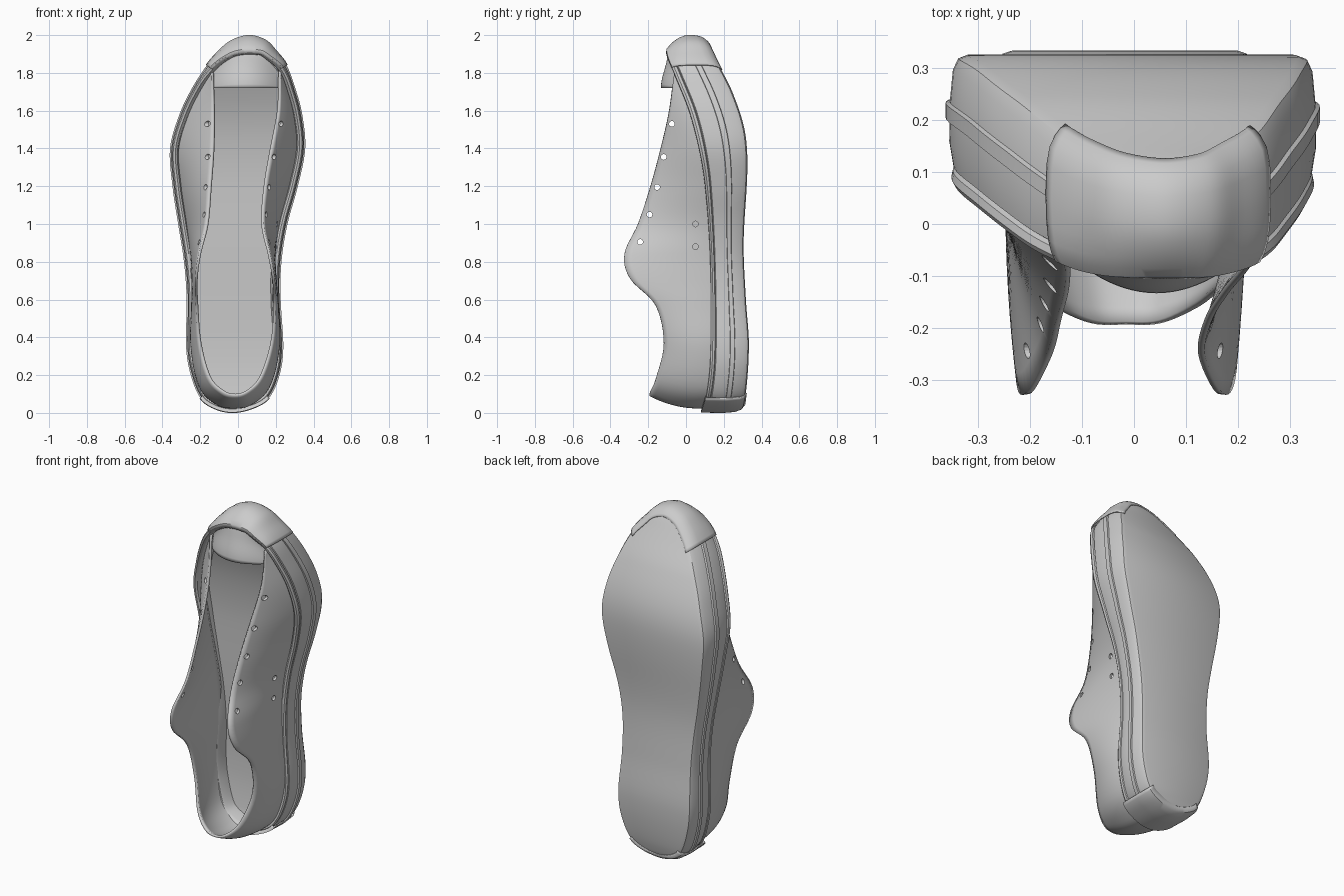
import bpy, math
from mathutils import Vector

if "Cube" in bpy.data.objects:
    bpy.data.objects.remove(bpy.data.objects["Cube"])


def curve(pts, x):
    """Smooth interpolation through (x, value) pairs."""
    n = len(pts)
    x = min(max(x, pts[0][0]), pts[-1][0])
    i = max(k for k in range(n - 1) if pts[k][0] <= x)

    def slope(k):
        a, b = pts[max(k - 1, 0)], pts[min(k + 1, n - 1)]
        return (b[1] - a[1]) / (b[0] - a[0])
    (x0, y0), (x1, y1) = pts[i], pts[i + 1]
    h = x1 - x0
    t = (x - x0) / h
    return ((2*t**3 - 3*t*t + 1) * y0 + (t**3 - 2*t*t + t) * h * slope(i)
            + (3*t*t - 2*t**3) * y1 + (t**3 - t*t) * h * slope(i + 1))


def spline(pts, steps, closed=False):
    """Catmull-Rom through points of any dimension."""
    n, out = len(pts), []
    get = (lambda k: pts[k % n]) if closed else (lambda k: pts[min(max(k, 0), n - 1)])
    for i in range(n if closed else n - 1):
        for s in range(steps):
            t = s / steps
            out.append([0.5 * (2*b + (c - a)*t + (2*a - 5*b + 4*c - d)*t*t
                               + (3*b - a - 3*c + d)*t**3)
                        for a, b, c, d in zip(get(i - 1), get(i), get(i + 1), get(i + 2))])
    if not closed:
        out.append(list(pts[-1]))
    return out


def make(name, verts, faces, thick=0, angle=35):
    me = bpy.data.meshes.new(name)
    me.from_pydata(verts, [], faces)
    ob = bpy.data.objects.new(name, me)
    bpy.context.collection.objects.link(ob)
    bpy.ops.object.select_all(action='DESELECT')
    ob.select_set(True)
    bpy.context.view_layer.objects.active = ob
    bpy.ops.object.mode_set(mode='EDIT')
    bpy.ops.mesh.select_all(action='SELECT')
    bpy.ops.mesh.normals_make_consistent(inside=False)
    bpy.ops.object.mode_set(mode='OBJECT')
    bpy.ops.object.shade_smooth_by_angle(angle=math.radians(angle))
    if thick:
        m = ob.modifiers.new("thickness", 'SOLIDIFY')
        m.thickness, m.offset = thick, 0
    return ob


def grid_faces(rows, cols, wrap=False):
    c = cols if wrap else cols - 1
    return [(r*cols + i, r*cols + (i+1) % cols, (r+1)*cols + (i+1) % cols, (r+1)*cols + i)
            for r in range(rows - 1) for i in range(c)]


# Shared shape of the sole: depth of its upper and ground edges along the length
Y_TOP = [(0, .09), (.1, .12), (.3, .14), (.8, .138), (1.2, .113), (1.4, .082),
         (1.6, .03), (1.8, -.05), (1.9, -.09), (2, -.095)]
Y_BOT = [(0, .285), (.05, .31), (.35, .333), (.6, .317), (.9, .305), (1.3, .325),
         (1.5, .31), (1.7, .245), (1.85, .17), (2, .10)]
# z, left x, right x
WIDTHS = [(1.97, -.03, .145), (1.915, -.1, .2), (1.84, -.165, .258), (1.72, -.243, .303),
          (1.58, -.31, .34), (1.4, -.36, .356), (1.2, -.347, .317), (1, -.317, .262),
          (.8, -.286, .23), (.6, -.272, .226), (.35, -.275, .24), (.2, -.25, .22),
          (.08, -.2, .165), (.025, -.125, .075)]
OUT = spline([(.06, 1.995)] + [(l, z) for z, l, r in WIDTHS] + [(-.03, .004)]
             + [(r, z) for z, l, r in reversed(WIDTHS)], 6, closed=True)
N = len(OUT)


def wall_point(i, t, outset):
    """Point on the sole wall: t = 0 at the upper edge, 1 at the ground."""
    a, b = OUT[(i - 1) % N], OUT[(i + 1) % N]
    nrm = Vector((b[1] - a[1], a[0] - b[0])).normalized()
    x, z = OUT[i % N]
    toe = min(max((z - 1.75) / .25, 0), 1)
    o = outset - .055 * toe * toe * max(0, 1 - t / .5) ** 1.5
    x, z = x + nrm.x * o, z + nrm.y * o
    yt, yb = curve(Y_TOP, z), curve(Y_BOT, z)
    return (x, yt + (yb - yt) * t, z)


# Sole: rim bead, wall with raised stripe, chamfered ground edge
profile = [(.35, -.052), (.03, -.045), (-.03, -.04), (-.06, -.03), (-.05, -.018), (0, -.011),
           (.06, -.014), (.08, -.022), (.1, -.015), (.3, -.007), (.48, -.008), (.49, 0),
           (.61, 0), (.62, -.008), (.88, -.014), (.97, -.024), (1, -.042)]
verts = [wall_point(i, t, o) for t, o in profile for i in range(N)]
faces = grid_faces(len(profile), N, wrap=True)
for base in (0, (len(profile) - 1) * N):             # insole and ground surface
    faces.append((base, base + 1, base + N - 1))
    faces.append((base + N//2 - 1, base + N//2, base + N//2 + 1))
    faces += [(base + i, base + i + 1, base + N - i - 1, base + N - i) for i in range(1, N//2 - 1)]
make("sole", verts, faces, angle=28)


# Toe and heel bumpers wrapped over the ends of the sole
def bumper(name, idx, rows):
    v = [wall_point(i, t, o) for t, o in rows for i in idx]
    make(name, v, grid_faces(len(rows), len(idx)), .006)


bumper("toe_bumper", range(-18, 19),
       [(-.05, -.03), (-.03, -.012), (.05, -.004), (.15, .001), (.3, .003), (.5, .003),
        (.75, .001), (.88, -.006), (.95, -.018), (.99, -.03), (1.01, -.042)])
bumper("heel_bumper", range(N//2 - 12, N//2 + 13),
       [(-.06, -.016), (-.05, 0), (.5, .002), (.85, -.004), (.97, -.016), (1.01, -.04)])

# Upper: loft from the rim to the collar edge, running from toe round the heel and back
# base z, left x, right x, edge z, edge y, edge left x, edge right x
STATIONS = [(1.84, -.14, .225, 1.8, -.06, -.135, .22), (1.6, -.262, .295, 1.6, -.085, -.127, .212),
            (1.4, -.315, .31, 1.4, -.13, -.13, .175), (1.2, -.303, .272, 1.2, -.185, -.145, .142),
            (1, -.272, .218, 1, -.252, -.163, .13), (.85, -.248, .194, .84, -.325, -.203, .165),
            (.7, -.236, .188, .71, -.295, -.22, .188), (.55, -.232, .19, .57, -.16, -.217, .195),
            (.35, -.235, .2, .37, -.115, -.2, .178), (.14, -.195, .155, .19, -.155, -.15, .12),
            (.05, -.105, .06, .115, -.187, -.08, .05)]
path = [(l, bz, tl, ty, tz) for bz, l, r, tz, ty, tl, tr in STATIONS]
path.append((-.02, .037, -.015, -.19, .095))
path += [(r, bz, tr, ty, tz) for bz, l, r, tz, ty, tl, tr in reversed(STATIONS)]
path = spline(path, 6)
ROWS = 12
verts = []
for k in range(ROWS + 1):
    v = k / ROWS
    for bx, bz, tx, ty, tz in path:
        p = Vector((bx, curve(Y_TOP, bz) + .04, bz)).lerp(Vector((tx, ty, tz)), v)
        out = Vector((p.x, 0, p.z - min(max(p.z, .28), 1.8))).normalized()
        bulge = curve([(0, .028), (.3, .026), (.7, .01), (1.0, .008), (1.5, .012), (1.84, 0)], bz)
        verts.append(p + out * bulge * 4 * v * (1 - v))
upper = make("upper", verts, grid_faces(ROWS + 1, len(path)), .014)

# Lace eyelets through both flaps and two vents on the right side
holes = [(0, -.075, 1.53, .9), (0, -.118, 1.355, .9), (0, -.153, 1.195, .9),
         (0, -.193, 1.05, .9), (0, -.243, .905, .9), (.25, .05, 1.0, .3), (.25, .05, .88, .3)]
cutters = []
for x, y, z, length in holes:
    bpy.ops.mesh.primitive_cylinder_add(vertices=16, radius=.015, depth=length,
                                        location=(x, y, z), rotation=(0, math.pi/2, 0))
    c = bpy.context.object
    c.name, c.hide_render = "hole_cutter", True
    cutters.append(c)
    m = upper.modifiers.new("hole", 'BOOLEAN')
    m.operation, m.object, m.solver = 'DIFFERENCE', c, 'EXACT'
bpy.context.view_layer.update()
dg = bpy.context.evaluated_depsgraph_get()
cut_mesh = bpy.data.meshes.new_from_object(upper.evaluated_get(dg))
upper.modifiers.clear()
upper.data = cut_mesh
for c in cutters:
    bpy.data.objects.remove(c)

# Vamp: domed panel over the toes with a straight lower edge
verts = []
for k in range(11):
    v = k / 10
    for i in range(25):
        s = i / 12 - 1
        z = 1.72 + (.07 + .13 * (1 - s*s)) * v
        yt = curve(Y_TOP, z) + .01
        verts.append((.043 + .18 * s, (-.128 + .085*s*s) * (1 - v*v) + yt * v*v, z))
make("vamp", verts, grid_faces(11, 25), .01)
